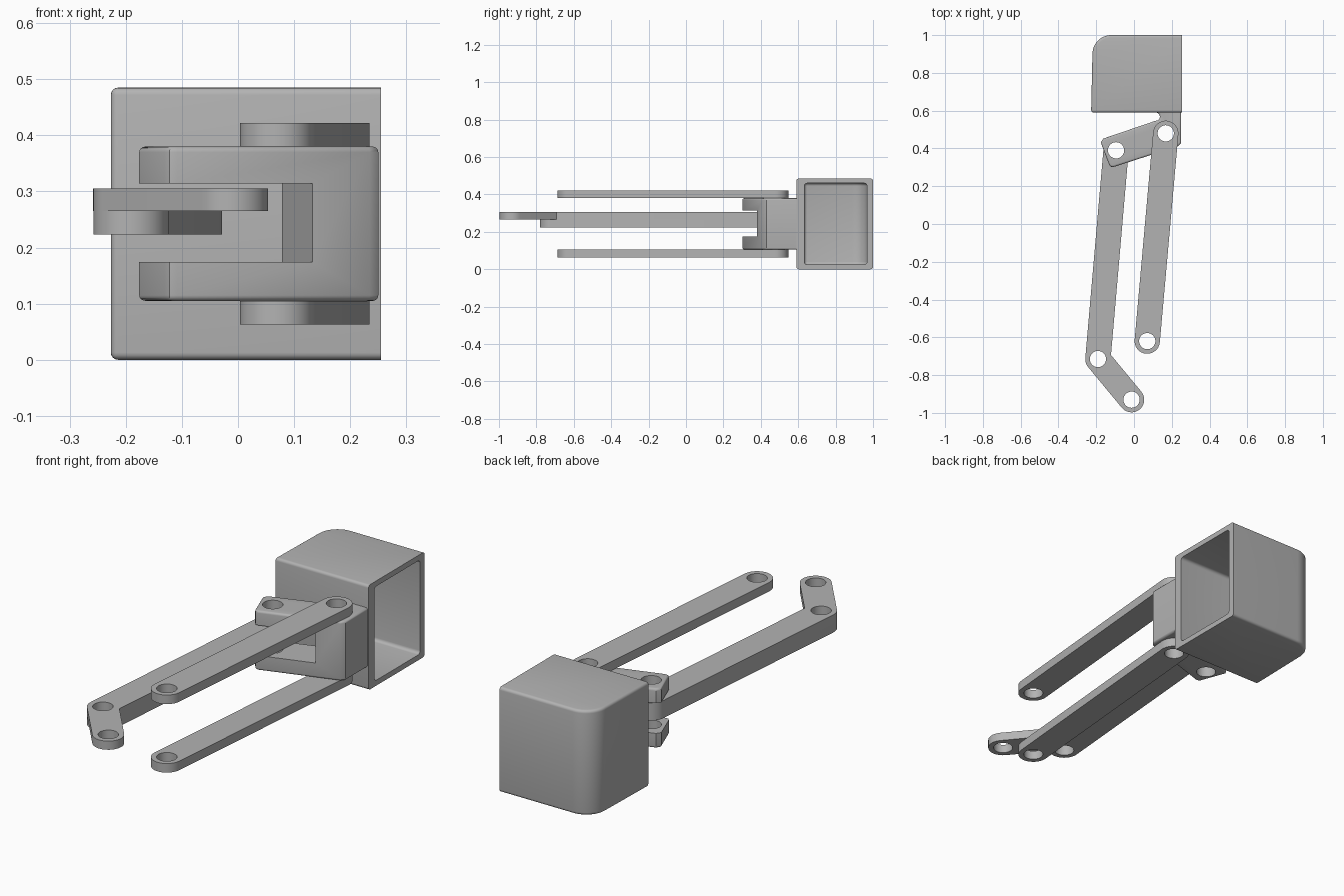
import bpy, bmesh, math
from mathutils import Vector

if "Cube" in bpy.data.objects:
    bpy.data.objects.remove(bpy.data.objects["Cube"], do_unlink=True)

grey = bpy.data.materials.new("plain grey")
grey.use_nodes = True
colour = (0.45, 0.45, 0.45, 1)
grey.diffuse_color = colour
grey.node_tree.nodes["Principled BSDF"].inputs["Base Color"].default_value = colour


def arc(c, r, start, end, n=16):
    """Points on an arc, angles in radians."""
    return [Vector((c[0] + r * math.cos(start + (end - start) * i / n),
                    c[1] + r * math.sin(start + (end - start) * i / n))) for i in range(n + 1)]


def prism(name, outline, z0, z1, bevel=0, keep=lambda e: True):
    """Extrude an outline upwards, rounding its sharp edges that pass the keep rule."""
    bm = bmesh.new()
    face = bm.faces.new([bm.verts.new((p[0], p[1], z0)) for p in outline])
    top = bmesh.ops.extrude_face_region(bm, geom=[face])["geom"]
    bmesh.ops.translate(bm, vec=(0, 0, z1 - z0),
                        verts=[v for v in top if isinstance(v, bmesh.types.BMVert)])
    bmesh.ops.recalc_face_normals(bm, faces=bm.faces)
    if bevel:
        sharp = [e for e in bm.edges if e.calc_face_angle(0) > 0.5 and keep(e)]
        bmesh.ops.bevel(bm, geom=sharp, offset=bevel, segments=4, profile=0.5, affect="EDGES")
    mesh = bpy.data.meshes.new(name)
    bm.to_mesh(mesh)
    bm.free()
    mesh.materials.append(grey)
    obj = bpy.data.objects.new(name, mesh)
    bpy.context.collection.objects.link(obj)
    return obj


def cut(obj, cutters):
    """Subtract the cutters, keep the result as plain mesh and remove them."""
    for c in cutters:
        mod = obj.modifiers.new("cut", "BOOLEAN")
        mod.operation, mod.solver, mod.object = "DIFFERENCE", "EXACT", c
    bpy.context.view_layer.update()
    graph = bpy.context.evaluated_depsgraph_get()
    mesh = bpy.data.meshes.new_from_object(obj.evaluated_get(graph))
    obj.modifiers.clear()
    obj.data = mesh
    for c in cutters:
        bpy.data.objects.remove(c, do_unlink=True)


def smooth(obj):
    bpy.ops.object.select_all(action="DESELECT")
    obj.select_set(True)
    bpy.context.view_layer.objects.active = obj
    bpy.ops.object.shade_smooth_by_angle(angle=math.radians(35))


def hole(c):
    return prism("hole_cutter", arc(c, 0.043, 0, 2 * math.pi, 40)[:-1], -0.1, 0.6)


def link(name, path, z0, z1, r=0.067):
    """Flat bar along a path with round ends and a hole at each pivot."""
    pts = [Vector(p) for p in path]
    outline = []
    for side in (pts, pts[::-1]):
        for i in range(1, len(side)):
            d = (side[i] - side[i - 1]).normalized()
            a = math.atan2(d.y, d.x) - math.pi / 2
            if i == len(side) - 1:
                outline += arc(side[i], r, a, a + math.pi)
                continue
            d2 = (side[i + 1] - side[i]).normalized()
            turn = d.angle_signed(d2) * -1
            if turn > 0:
                outline += arc(side[i], r, a, a + turn)
            else:
                m = (Vector((d.y, -d.x)) + Vector((d2.y, -d2.x))).normalized()
                outline.append(side[i] + m * r / math.cos(turn / 2))
    obj = prism(name, outline, z0, z1)
    cut(obj, [hole(p) for p in path])
    smooth(obj)


# Pivot positions
rear_inner, rear_outer = (-0.095, 0.39), (0.168, 0.48)
knee, tip, front_outer = (-0.191, -0.715), (-0.013, -0.93), (0.07, -0.62)

# Hollow housing, open on its left side
right, left = -0.227, 0.255
shell = [(right, 0.59), (left, 0.59), (left, 1.0)]
shell += arc((right + 0.107, 0.9), 0.1, math.pi / 2, math.pi, 12)
housing = prism("housing", shell, 0, 0.485, 0.013,
                lambda e: max(v.co.x for v in e.verts) < left - 0.001
                or min(v.co.x for v in e.verts) < left - 0.001)
cavity = [(-0.19, 0.633), (0.35, 0.633), (0.35, 0.968)]
cavity += arc((-0.11, 0.888), 0.08, math.pi / 2, math.pi, 12)
cut(housing, [prism("cavity_cutter", cavity, 0.025, 0.46, 0.015)])
smooth(housing)

# Forked bracket joined to the housing front
body = [(-0.108, 0.302), (0.235, 0.412), (0.25, 0.43), (0.25, 0.61), (0.12, 0.61), (0.12, 0.59)]
body += arc((0.115, 0.568), 0.022, math.pi / 3, -math.pi / 3, 6)
body += [(0.11, 0.545), (-0.163, 0.452), (-0.176, 0.432), (-0.131, 0.313), (-0.122, 0.303)]
bracket = prism("bracket", body, 0.105, 0.38, 0.01,
                lambda e: abs(e.verts[0].co.z - e.verts[1].co.z) < 0.01)
slot = [(0.139, 0.36), (0.07, 0.56), (-0.3, 0.6), (-0.3, 0.1)]
cut(bracket, [prism("slot_cutter", slot, 0.174, 0.314), hole(rear_inner), hole(rear_outer)])
smooth(bracket)

# Pair of outer links above and below the bracket
for label, z in (("lower", 0.063), ("upper", 0.38)):
    link(label + "_outer_link", [rear_outer, front_outer], z, z + 0.042)

# Middle link: straight lower layer and bent upper layer
link("middle_link_lower", [rear_inner, knee], 0.223, 0.265)
link("middle_link_bent", [rear_inner, knee, tip], 0.265, 0.305)
